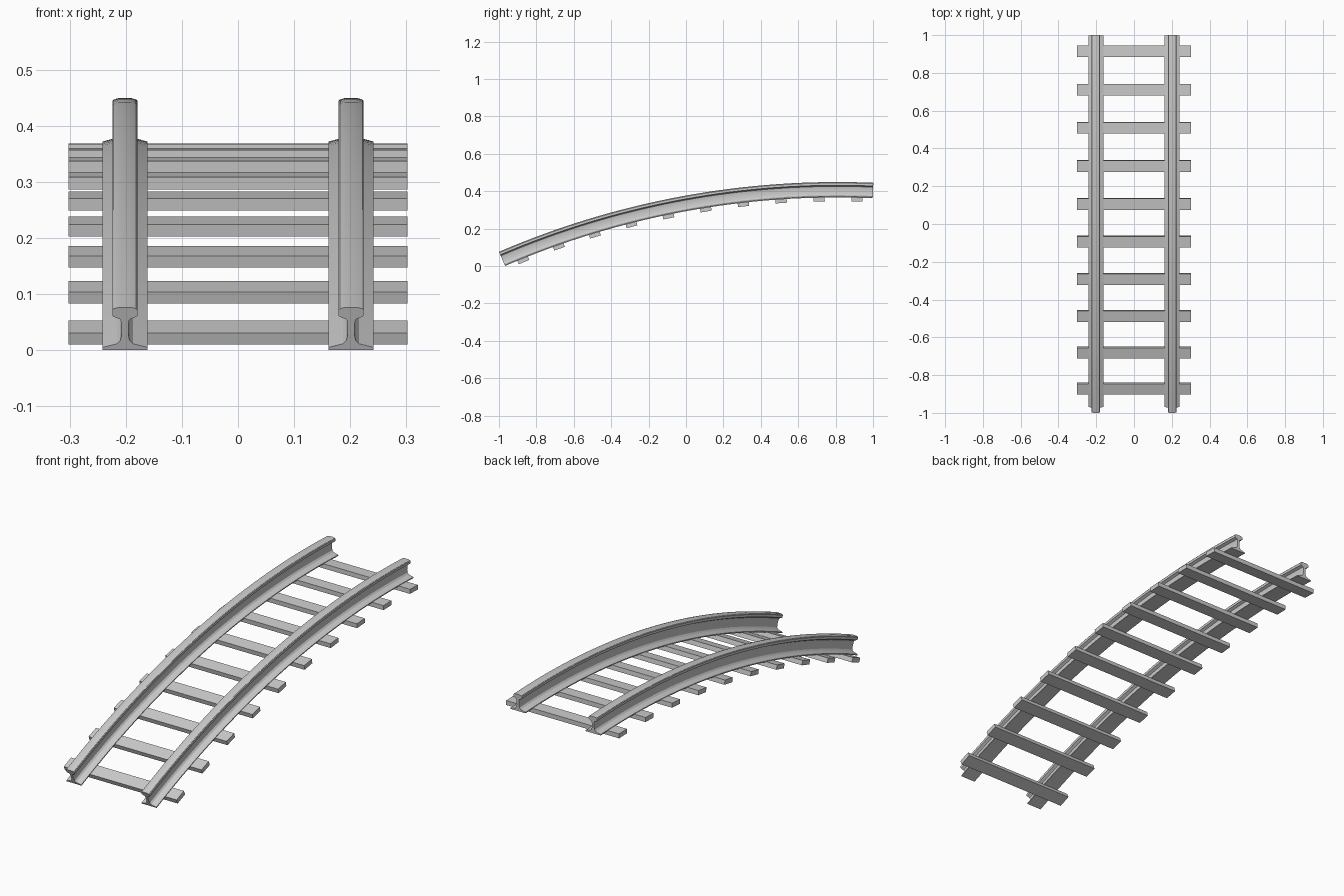
import bpy, bmesh
from math import sin, cos, radians
from mathutils import Matrix

if "Cube" in bpy.data.objects:
    bpy.data.objects.remove(bpy.data.objects["Cube"])

# Track arc: circle in the YZ plane, angle measured from its crest
CY, TOP_R, H = 0.81, 4.576, 0.083
BASE_R = TOP_R - H
CZ = 0.45 - TOP_R
A_LOW, A_HIGH = radians(23.3), radians(-2.4)
SEGMENTS = 32

# Half of the rail section (x offset, height above foot)
half = [(0.040, 0.0), (0.040, 0.005), (0.014, 0.012), (0.008, 0.019),
        (0.006, 0.030), (0.006, 0.050), (0.008, 0.059), (0.0215, 0.065),
        (0.0225, 0.067), (0.0225, 0.077), (0.020, 0.080), (0.011, 0.0825)]
section = half + [(-x, h) for x, h in reversed(half)]


def on_arc(x, r, a):
    return (x, CY - r * sin(a), CZ + r * cos(a))


def finish(bm, name):
    bmesh.ops.recalc_face_normals(bm, faces=bm.faces)
    mesh = bpy.data.meshes.new(name)
    bm.to_mesh(mesh)
    bm.free()
    obj = bpy.data.objects.new(name, mesh)
    bpy.context.collection.objects.link(obj)
    return obj


def make_rail(name, cx):
    bm = bmesh.new()
    rings = []
    for i in range(SEGMENTS + 1):
        a = A_LOW + (A_HIGH - A_LOW) * i / SEGMENTS
        rings.append([bm.verts.new(on_arc(cx + x, BASE_R + h, a)) for x, h in section])
    n = len(section)
    for r0, r1 in zip(rings, rings[1:]):
        for k in range(n):
            bm.faces.new((r0[k], r0[(k + 1) % n], r1[(k + 1) % n], r1[k]))
    bm.faces.new(rings[0])
    bm.faces.new(rings[-1])
    obj = finish(bm, name)
    bpy.ops.object.select_all(action='DESELECT')
    obj.select_set(True)
    bpy.context.view_layer.objects.active = obj
    bpy.ops.object.shade_smooth_by_angle(angle=radians(25))


def make_sleeper(name, a):
    bm = bmesh.new()
    thick = 0.022
    place = (Matrix.Translation(on_arc(0, BASE_R + 0.002 - thick / 2, a))
             @ Matrix.Rotation(a, 4, 'X')
             @ Matrix.Diagonal((0.605, 0.060, thick, 1)))
    bmesh.ops.create_cube(bm, size=1, matrix=place)
    finish(bm, name)


# Two rails
make_rail("left_rail", -0.2015)
make_rail("right_rail", 0.2015)

# Ten sleepers evenly spaced along the arc
for i in range(10):
    make_sleeper(f"sleeper_{i + 1}", radians(22.0 - 2.593 * i))
